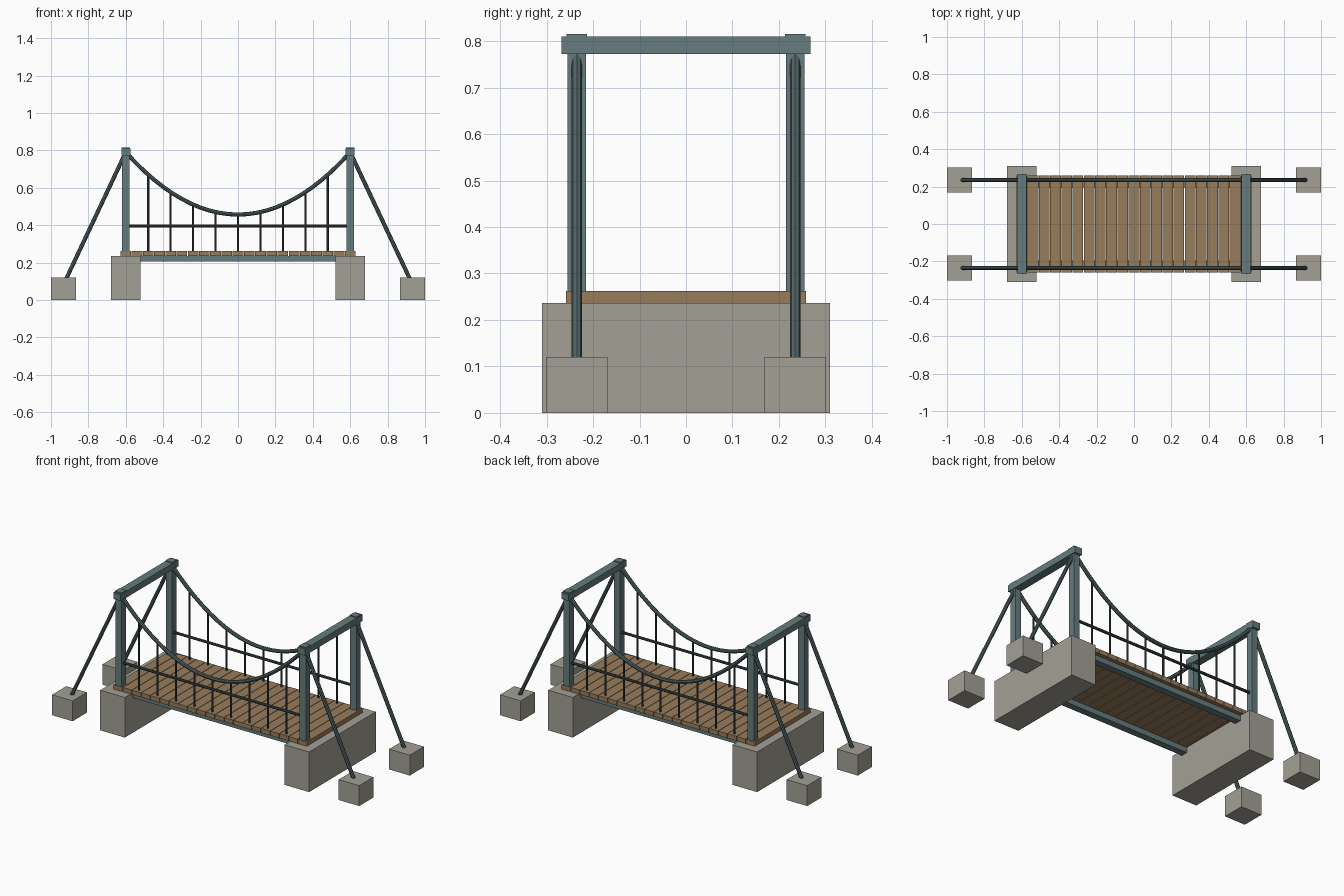
import bpy
from mathutils import Vector

if "Cube" in bpy.data.objects:
    bpy.data.objects.remove(bpy.data.objects["Cube"])


def material(name, rgb):
    m = bpy.data.materials.new(name)
    m.use_nodes = True
    m.diffuse_color = (*rgb, 1)
    m.node_tree.nodes["Principled BSDF"].inputs["Base Color"].default_value = (*rgb, 1)
    return m


CONCRETE = material("concrete", (0.366, 0.352, 0.301))
WOOD = material("wood", (0.314, 0.205, 0.107))
STEEL = material("painted steel", (0.133, 0.2, 0.205))
CABLE = material("cable steel", (0.08, 0.122, 0.125))
ROD = material("dark rod steel", (0.045, 0.063, 0.066))


def box(name, low, high, mat):
    """Box between two opposite corners."""
    low, high = Vector(low), Vector(high)
    bpy.ops.mesh.primitive_cube_add(size=1, location=(low + high) / 2)
    ob = bpy.context.object
    ob.name = name
    ob.scale = high - low
    ob.data.materials.append(mat)
    return ob


def tube(name, points, radius, mat):
    """Eight-sided tube along a path."""
    curve = bpy.data.curves.new(name, "CURVE")
    curve.dimensions = "3D"
    curve.bevel_depth = radius
    curve.bevel_resolution = 2
    curve.use_fill_caps = True
    spline = curve.splines.new("POLY")
    spline.points.add(len(points) - 1)
    for p, co in zip(spline.points, points):
        p.co = (*co, 1)
    spline.use_smooth = False
    temp = bpy.data.objects.new(name + "_path", curve)
    bpy.context.collection.objects.link(temp)
    mesh = bpy.data.meshes.new_from_object(temp.evaluated_get(bpy.context.evaluated_depsgraph_get()))
    bpy.data.objects.remove(temp)
    mesh.materials.clear()
    mesh.materials.append(mat)
    ob = bpy.data.objects.new(name, mesh)
    bpy.context.collection.objects.link(ob)
    return ob


TOWER_X, SIDE_Y = 0.6, 0.235
PIER_TOP, DECK_TOP = 0.236, 0.262
SAG_Z, PEAK_Z = 0.457, 0.79


def cable_z(x):
    return SAG_Z + (PEAK_Z - SAG_Z) * (x / TOWER_X) ** 2


# Piers, towers and anchors at each end
for sx, end in ((-1, "right"), (1, "left")):
    tx = sx * TOWER_X
    box(f"pier_{end}", (tx - 0.08, -0.31, 0), (tx + 0.08, 0.31, PIER_TOP), CONCRETE)
    box(f"tower_beam_{end}", (tx - 0.024, -0.268, 0.772), (tx + 0.024, 0.268, 0.81), STEEL)
    for sy, side in ((-1, "front"), (1, "back")):
        y = sy * SIDE_Y
        tag = f"{side}_{end}"
        box(f"tower_post_{tag}", (tx - 0.02, y - 0.02, PIER_TOP - 0.01),
            (tx + 0.02, y + 0.02, 0.8), STEEL)
        box(f"tower_cap_{tag}", (tx - 0.022, y - 0.022, 0.78), (tx + 0.022, y + 0.022, 0.815), STEEL)
        ax = sx * 0.933
        box(f"anchor_{tag}", (ax - 0.067, y - 0.066, 0), (ax + 0.067, y + 0.066, 0.12), CONCRETE)
        tube(f"backstay_{tag}", [(tx, y, PEAK_Z), (sx * 0.925, y, 0.1)], 0.011, CABLE)

# Deck planks with narrow gaps
PITCH = 0.06
for i in range(-10, 11):
    x = i * PITCH
    box(f"plank_{i + 11}", (x - 0.0285, -0.258, PIER_TOP), (x + 0.0285, 0.258, DECK_TOP), WOOD)

# Girders, main cables, rails and hangers on both sides
for sy, side in ((-1, "front"), (1, "back")):
    y = sy * SIDE_Y
    g = sy * 0.215
    box(f"girder_{side}", (-0.54, g - 0.02, 0.205), (0.54, g + 0.02, PIER_TOP), STEEL)
    xs = [TOWER_X * k / 12 for k in range(-12, 13)]
    tube(f"main_cable_{side}", [(x, y, cable_z(x)) for x in xs], 0.011, CABLE)
    tube(f"handrail_{side}", [(-TOWER_X, y, 0.395), (TOWER_X, y, 0.395)], 0.008, ROD)
    for k in range(-4, 5):
        x = k * 0.12
        tube(f"hanger_{side}_{k + 5}", [(x, y, DECK_TOP - 0.01), (x, y, cable_z(x))], 0.0055, ROD)
